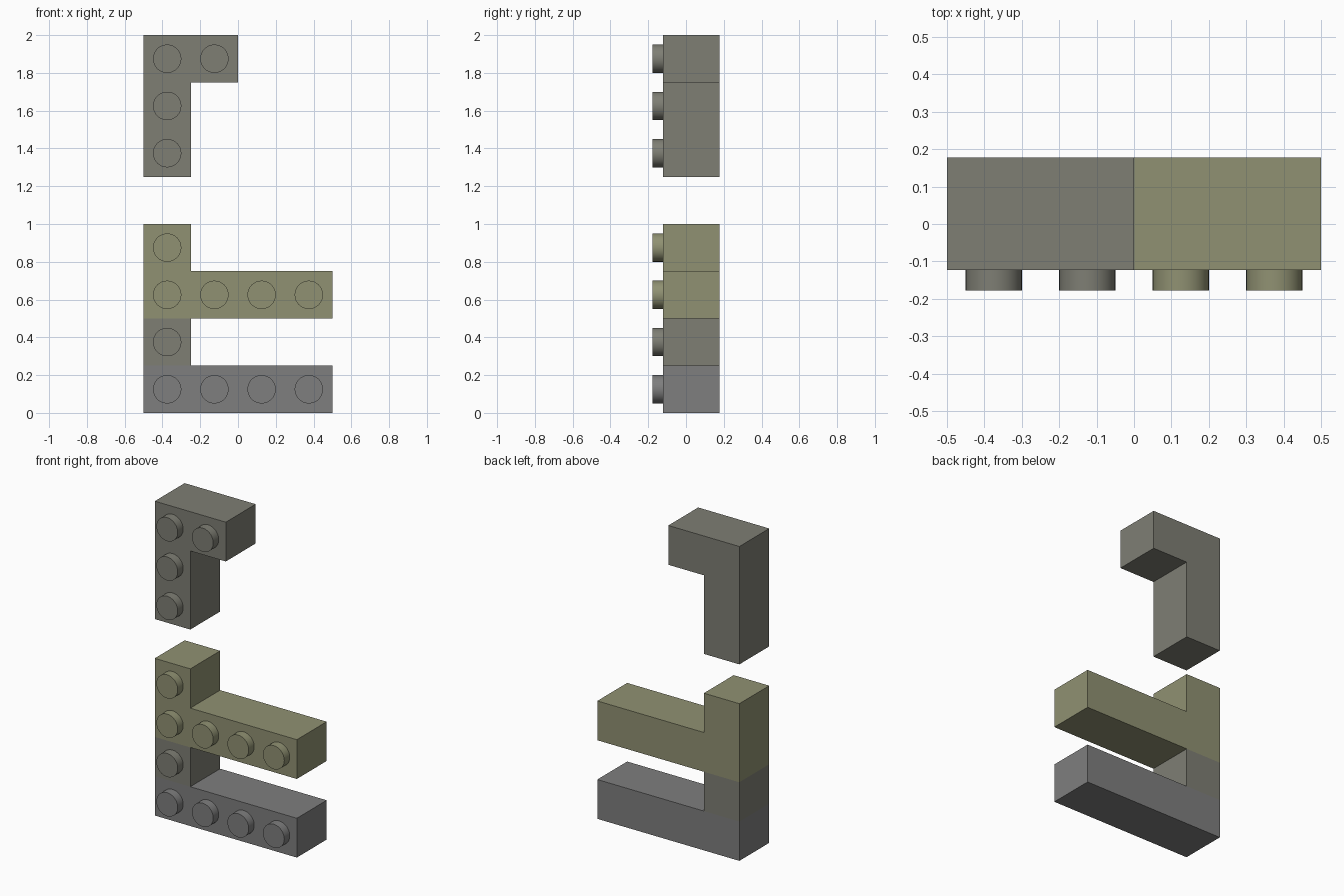
import bpy, bmesh
from math import pi
from mathutils import Matrix, Vector

if "Cube" in bpy.data.objects:
    bpy.data.objects.remove(bpy.data.objects["Cube"])

CELL = 0.25                       # grid unit
Y_FRONT, Y_BACK = -0.1225, 0.1775  # body depth
STUD_R, STUD_H = 0.075, 0.055


def material(name, rgb):
    m = bpy.data.materials.new(name)
    m.diffuse_color = (*rgb, 1)
    m.use_nodes = True
    m.node_tree.nodes["Principled BSDF"].inputs["Base Color"].default_value = m.diffuse_color
    return m


MATS = [material("grey", (0.21, 0.21, 0.21)),
        material("warm_grey", (0.21, 0.21, 0.175)),
        material("olive", (0.28, 0.285, 0.17))]


def finish(bm, name):
    me = bpy.data.meshes.new(name)
    bm.to_mesh(me)
    bm.free()
    for m in MATS:
        me.materials.append(m)
    ob = bpy.data.objects.new(name, me)
    bpy.context.collection.objects.link(ob)
    return ob


def body(name, cells):
    """Watertight shell around {(column, row): material index}."""
    bm = bmesh.new()

    def quad(pts, mat):
        f = bm.faces.new([bm.verts.new(p) for p in pts])
        f.material_index = mat

    for (c, r), mat in cells.items():
        x, z = -0.5 + c * CELL, r * CELL
        ring = [(x, z), (x + CELL, z), (x + CELL, z + CELL), (x, z + CELL)]
        quad([(px, Y_FRONT, pz) for px, pz in ring], mat)
        quad([(px, Y_BACK, pz) for px, pz in reversed(ring)], mat)
        for i, (dc, dr) in enumerate([(0, -1), (1, 0), (0, 1), (-1, 0)]):
            if (c + dc, r + dr) not in cells:
                a, b = ring[i], ring[(i + 1) % 4]
                quad([(a[0], Y_FRONT, a[1]), (a[0], Y_BACK, a[1]),
                      (b[0], Y_BACK, b[1]), (b[0], Y_FRONT, b[1])], mat)
    bmesh.ops.remove_doubles(bm, verts=bm.verts, dist=1e-4)
    # merge coplanar cells, keeping the colour borders
    bmesh.ops.dissolve_limit(bm, angle_limit=0.01, verts=bm.verts,
                             edges=bm.edges, delimit={'MATERIAL'})
    bmesh.ops.recalc_face_normals(bm, faces=bm.faces)
    finish(bm, name)


def studs(name, cells):
    """One round stud on the front of every cell."""
    bm = bmesh.new()
    for (c, r), mat in cells.items():
        pos = Vector((-0.5 + (c + 0.5) * CELL, Y_FRONT - STUD_H / 2, (r + 0.5) * CELL))
        old = set(bm.faces)
        bmesh.ops.create_cone(bm, cap_ends=True, segments=48, radius1=STUD_R,
                              radius2=STUD_R, depth=STUD_H,
                              matrix=Matrix.Translation(pos) @ Matrix.Rotation(pi / 2, 4, 'X'))
        for f in set(bm.faces) - old:
            f.material_index = mat
    ob = finish(bm, name)
    bpy.ops.object.select_all(action='DESELECT')
    bpy.context.view_layer.objects.active = ob
    ob.select_set(True)
    bpy.ops.object.shade_smooth_by_angle(angle=0.6)


# floating hook at the top
upper = {(0, 5): 1, (0, 6): 1, (0, 7): 1, (1, 7): 1}
# fork-shaped stack at the bottom: grey bar, warm grey link, olive bar
lower = {(c, 0): 0 for c in range(4)}
lower[(0, 1)] = 1
lower.update({(c, 2): 2 for c in range(4)})
lower[(0, 3)] = 2

for label, cells in (("upper", upper), ("lower", lower)):
    body(label + "_block", cells)
    studs(label + "_studs", cells)
